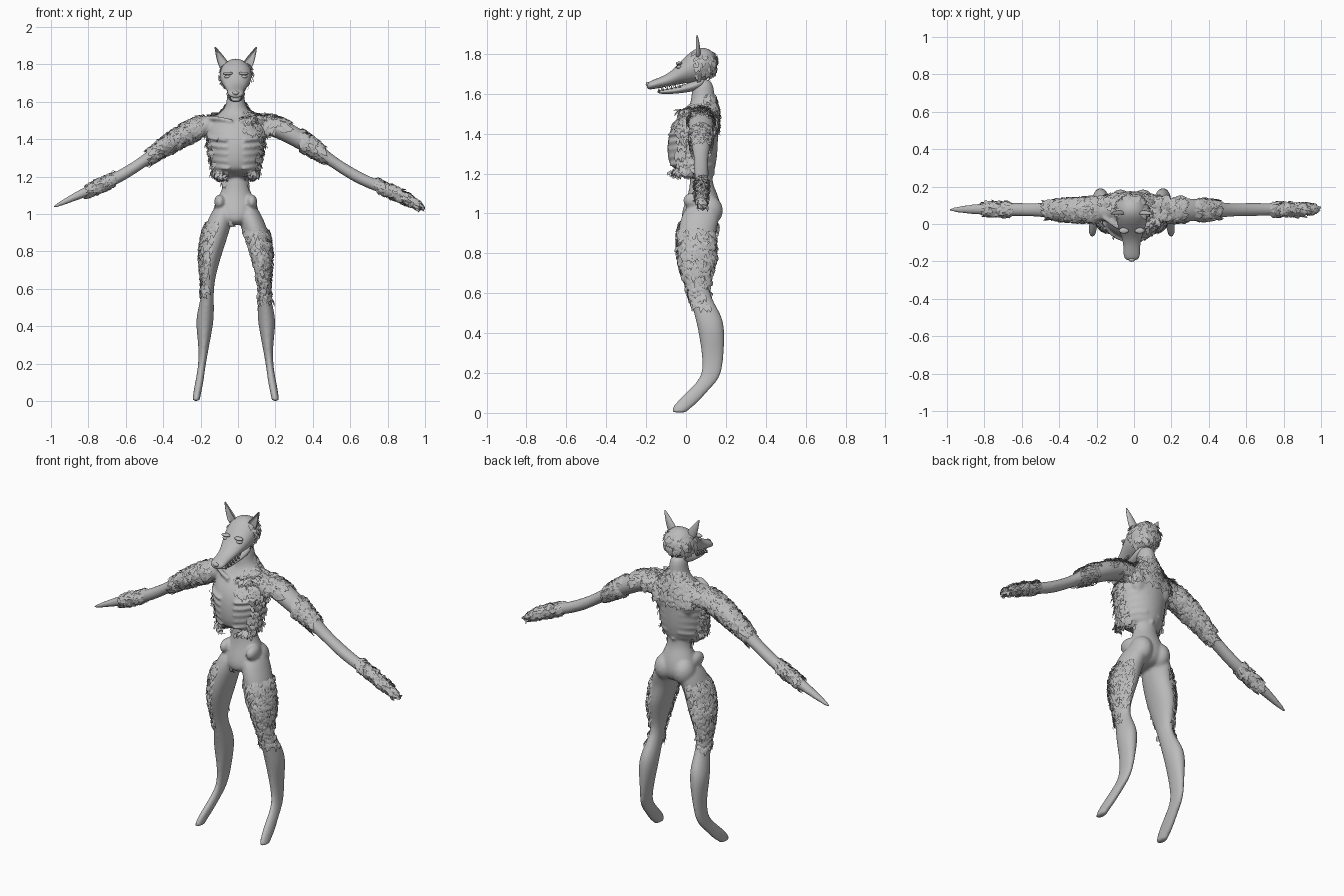
import bpy, bmesh, math, random
from mathutils import Vector

random.seed(4)
if "Cube" in bpy.data.objects:
    bpy.data.objects.remove(bpy.data.objects["Cube"])

CX = -0.012  # body centre line
grey = bpy.data.materials.new("plain grey")
grey.use_nodes = True
grey.diffuse_color = (0.5, 0.5, 0.5, 1)
grey.node_tree.nodes["Principled BSDF"].inputs["Base Color"].default_value = (0.5, 0.5, 0.5, 1)


def finish(name, bm, levels=0):
    bmesh.ops.recalc_face_normals(bm, faces=bm.faces)
    mesh = bpy.data.meshes.new(name)
    bm.to_mesh(mesh)
    bm.free()
    mesh.materials.append(grey)
    mesh.polygons.foreach_set("use_smooth", [True] * len(mesh.polygons))
    ob = bpy.data.objects.new(name, mesh)
    bpy.context.collection.objects.link(ob)
    if levels:
        sub = ob.modifiers.new("Subdivision", "SUBSURF")
        sub.levels = sub.render_levels = levels
    return ob


def loft(name, axis, stations, sides=14, levels=2, tweak=None):
    """Elliptical rings along an axis: (t, centre a, radius a, centre b, radius b)."""
    bm = bmesh.new()
    rings = []
    for t, ca, ra, cb, rb in stations:
        ring = []
        for i in range(sides):
            w = math.tau * i / sides
            a, b = ca + ra * 1.03 * math.cos(w), cb + rb * 1.03 * math.sin(w)
            co = {"x": (t, a, b), "y": (a, t, b), "z": (a, b, t)}[axis]
            ring.append(bm.verts.new(co))
        rings.append(ring)
    for lo, hi in zip(rings, rings[1:]):
        for i in range(sides):
            j = (i + 1) % sides
            bm.faces.new((lo[i], lo[j], hi[j], hi[i]))
    bm.faces.new(rings[0])
    bm.faces.new(rings[-1])
    if tweak:
        for v in bm.verts:
            tweak(v.co)
    return finish(name, bm, levels)


def ball(name, loc, scale):
    bm = bmesh.new()
    bmesh.ops.create_uvsphere(bm, u_segments=20, v_segments=12, radius=1)
    bmesh.ops.scale(bm, vec=scale, verts=bm.verts)
    bmesh.ops.translate(bm, vec=loc, verts=bm.verts)
    return finish(name, bm)


def tube(name, pts, radius):
    cu = bpy.data.curves.new(name, "CURVE")
    cu.dimensions = "3D"
    cu.bevel_depth, cu.bevel_resolution, cu.use_fill_caps = radius, 2, True
    sp = cu.splines.new("POLY")
    sp.points.add(len(pts) - 1)
    for p, co in zip(sp.points, pts):
        p.co = (*co, 1)
    cu.materials.append(grey)
    ob = bpy.data.objects.new(name, cu)
    bpy.context.collection.objects.link(ob)
    return ob


# Ribcage, with the lower front edge raised into an arch
def arch(co):
    if co.z < 1.25 and co.y < 0.0 and abs(co.x - CX) < 0.075:
        co.z += 0.04


chest = [(1.185, .1, .03, .09), (1.2, .115, .03, .112), (1.3, .135, .032, .128),
         (1.4, .15, .035, .125), (1.47, .15, .055, .11), (1.52, .115, .08, .08),
         (1.55, .07, .088, .065), (1.59, .047, .085, .057), (1.68, .045, .085, .05)]
parts = [loft("chest", "z", [(z, CX, rx, y, ry) for z, rx, y, ry in chest], tweak=arch)]

# Waist and pelvis
waist = [(1.28, .08, .085, .05), (1.17, .064, .075, .055), (1.13, .075, .08, .062),
         (1.08, .097, .085, .08), (1.02, .115, .08, .098), (.97, .1, .07, .095), (.94, .04, .06, .06)]
parts.append(loft("waist", "z", [(z, CX, rx, y, ry) for z, rx, y, ry in waist]))

leg = [(1.06, .055, .05, .085, .075), (.97, .083, .066, .07, .1), (.9, .107, .07, .052, .092),
       (.8, .132, .062, .055, .1), (.7, .145, .044, .055, .075), (.6, .148, .028, .062, .045),
       (.5, .158, .042, .108, .068), (.42, .167, .049, .128, .067), (.3, .17, .028, .135, .055),
       (.2, .18, .02, .132, .048), (.15, .187, .02, .1, .05), (.1, .195, .022, .05, .05),
       (.05, .205, .021, .002, .056), (.012, .211, .02, -.033, .04), (0, .212, .018, -.033, .036)]
arm = [(.06, .08, .05, 1.475, .05), (.15, .075, .06, 1.48, .053), (.22, .075, .064, 1.458, .058),
       (.3, .075, .062, 1.418, .06), (.4, .075, .053, 1.36, .052), (.5, .075, .034, 1.285, .034),
       (.6, .077, .036, 1.218, .037), (.7, .078, .034, 1.168, .033)]
hands = {-1: [(.8, .08, .031, 1.126, .031), (.9, .078, .023, 1.08, .02), (.995, .076, .008, 1.034, .008)],
         1: [(.8, .08, .03, 1.13, .032), (.9, .078, .03, 1.083, .032), (.985, .08, .018, 1.032, .016)]}

for s, side in ((1, "left"), (-1, "right")):
    parts.append(loft(side + "_leg", "z", [(z, CX + s * x, rx, y, ry) for z, x, rx, y, ry in leg]))
    parts.append(loft(side + "_arm", "x", [(s * x, *rest) for x, *rest in arm + hands[s]]))
    parts.append(ball(side + "_shoulder_blade", (CX + s * .08, .125, 1.43), (.05, .03, .075)))
    parts.append(ball(side + "_buttock", (CX + s * .06, .115, 1.015), (.06, .07, .075)))
    parts.append(ball(side + "_hip_crest", (CX + s * .085, .04, 1.065), (.03, .055, .04)))
    parts.append(tube(side + "_collarbone", [(CX + s * .02, -.035, 1.495), (CX + s * .08, -.015, 1.51),
                                             (CX + s * .15, .035, 1.515)], .012))
    # Ribs wrap from the breastbone round to the spine, dropping toward the front
    for k in range(6):
        pts = []
        for i in range(13):
            w = math.radians(-72 + i * 12)
            z = 1.225 + k * .038 + .02 * math.sin(w)
            f = min(1, max(0, (z - 1.2) / .2))
            pts.append((CX + s * (.113 + .036 * f) * math.cos(w), .031 + (.113 + .012 * f) * math.sin(w), z))
        parts.append(tube(side + "_rib", pts, .0085))
for k in range(7):
    parts.append(ball("vertebra", (CX, .132 + .003 * k, 1.2 + k * .035), (.012, .014, .013)))

# Fuse the body into one skin
bpy.ops.object.select_all(action="DESELECT")
for ob in parts:
    ob.select_set(True)
bpy.context.view_layer.objects.active = parts[0]
bpy.ops.object.convert(target="MESH")
bpy.ops.object.join()
body = bpy.context.view_layer.objects.active
body.name = "body"
skin = body.modifiers.new("Remesh", "REMESH")
skin.mode, skin.voxel_size, skin.use_smooth_shade = "VOXEL", .008, True
relax = body.modifiers.new("Smooth", "SMOOTH")
relax.factor, relax.iterations = .5, 4

# Head: skull with long muzzle, lower jaw, nose
skull_rings = [(.148, .03, 1.755, .035), (.125, .068, 1.752, .07), (.07, .087, 1.748, .09),
               (.02, .084, 1.732, .078), (-.03, .068, 1.704, .053), (-.08, .05, 1.672, .034),
               (-.13, .043, 1.656, .026), (-.17, .045, 1.645, .023), (-.197, .03, 1.637, .016)]
skull = loft("skull", "y", [(y, CX, rx, z, rz) for y, rx, z, rz in skull_rings])
jaw_rings = [(.1, .045, 1.665, .03), (.04, .052, 1.638, .027), (-.04, .038, 1.618, .017),
             (-.1, .031, 1.61, .012), (-.145, .022, 1.61, .009)]
loft("lower_jaw", "y", [(y, CX, rx, z, rz) for y, rx, z, rz in jaw_rings])
ball("nose", (CX, -.19, 1.648), (.018, .012, .012))

ear_rings = [(1.77, .05, .034, .02), (1.815, .07, .03, .018), (1.86, .093, .016, .012), (1.897, .112, .003, .003)]


def hollow(co):
    if co.y < .045:
        co.y += .02


for s, side in ((1, "left"), (-1, "right")):
    loft(side + "_ear", "z", [(z, CX + s * x, rx, .055, ry) for z, x, rx, ry in ear_rings], tweak=hollow)
    ball(side + "_brow", (CX + s * .042, -.035, 1.752), (.026, .016, .009))
    ball(side + "_eyelid", (CX + s * .044, -.034, 1.734), (.018, .014, .009))
    # Teeth along both jaws
    for k in range(6):
        for up in (1, -1):
            bm = bmesh.new()
            bmesh.ops.create_cone(bm, cap_ends=True, segments=6, radius1=.006, radius2=.0005,
                                  depth=.024 if k == 0 else .017)
            for v in bm.verts:
                v.co.z *= -up
                v.co += Vector((CX + s * (.028 + .002 * k), -.13 + .021 * k + .006 * up,
                                1.626 + .004 * k + .005 * up))
            finish(side + "_tooth", bm)


# Ragged fur: lifted leaf-shaped flakes scattered on chosen regions
def body_region(c, n):
    x, y, z = c
    if z > 1.0 and abs(x) > .19:
        if x < 0:
            return -.47 < x or -.8 < x < -.65
        return x > .73 or .33 < x < .45 or (x < .26 and n.z > 0)
    if z < 1.0:
        if x < 0:
            return .58 < z < .96 and n.x < -.1
        return .53 < z < .92 and (n.x > .3 or n.y < -.4) and (z > .64 or n.y < .2)
    if z < 1.16:
        return False
    if y > .08:
        return 1.42 < z < 1.6 and n.y > .1
    rim = z < 1.225 and abs(x) > .06
    flank = z < 1.48 and abs(n.x) > .8
    return rim or flank or (x > .03 and z > 1.44 and z < 1.55)


def head_region(c, n):
    return c.y > .05 and (abs(c.x - CX) > .055 or n.y > .6) and c.z > 1.67


def fur(name, ob, region, count):
    ev = ob.evaluated_get(bpy.context.evaluated_depsgraph_get())
    mesh = ev.to_mesh()
    spots = [(p.center.copy(), p.normal.copy()) for p in mesh.polygons if region(p.center, p.normal)]
    ev.to_mesh_clear()
    bm = bmesh.new()
    for c, n in random.choices(spots, k=count):
        on_arm = c.z > 1.0 and abs(c.x) > .19
        flow = Vector((math.copysign(.9, c.x), 0, -.5)) if on_arm else Vector((0, 0, -1))
        flow += Vector([random.gauss(0, .3) for _ in range(3)])
        flow = (flow - n * flow.dot(n)).normalized()
        across = flow.cross(n)
        length, half = random.uniform(.02, .045), random.uniform(.006, .014)
        lift = random.uniform(.005, .013)
        rows = [(-.3, .6, -.002), (.4, 1, lift), (.75, .5, lift * 1.1)]
        pts = [c + flow * length * t + across * half * w * e + n * h for t, w, h in rows for e in (-1, 1)]
        pts.append(c + flow * length + n * lift * .8)
        for p in pts:
            p.x = max(-1, min(1, p.x))
        v = [bm.verts.new(p) for p in pts]
        for f in ((0, 1, 3, 2), (2, 3, 5, 4), (4, 5, 6)):
            bm.faces.new([v[i] for i in f])
    return finish(name, bm)


bpy.context.view_layer.update()
fur("body_fur", body, body_region, 4200)
fur("head_fur", skull, head_region, 160)
